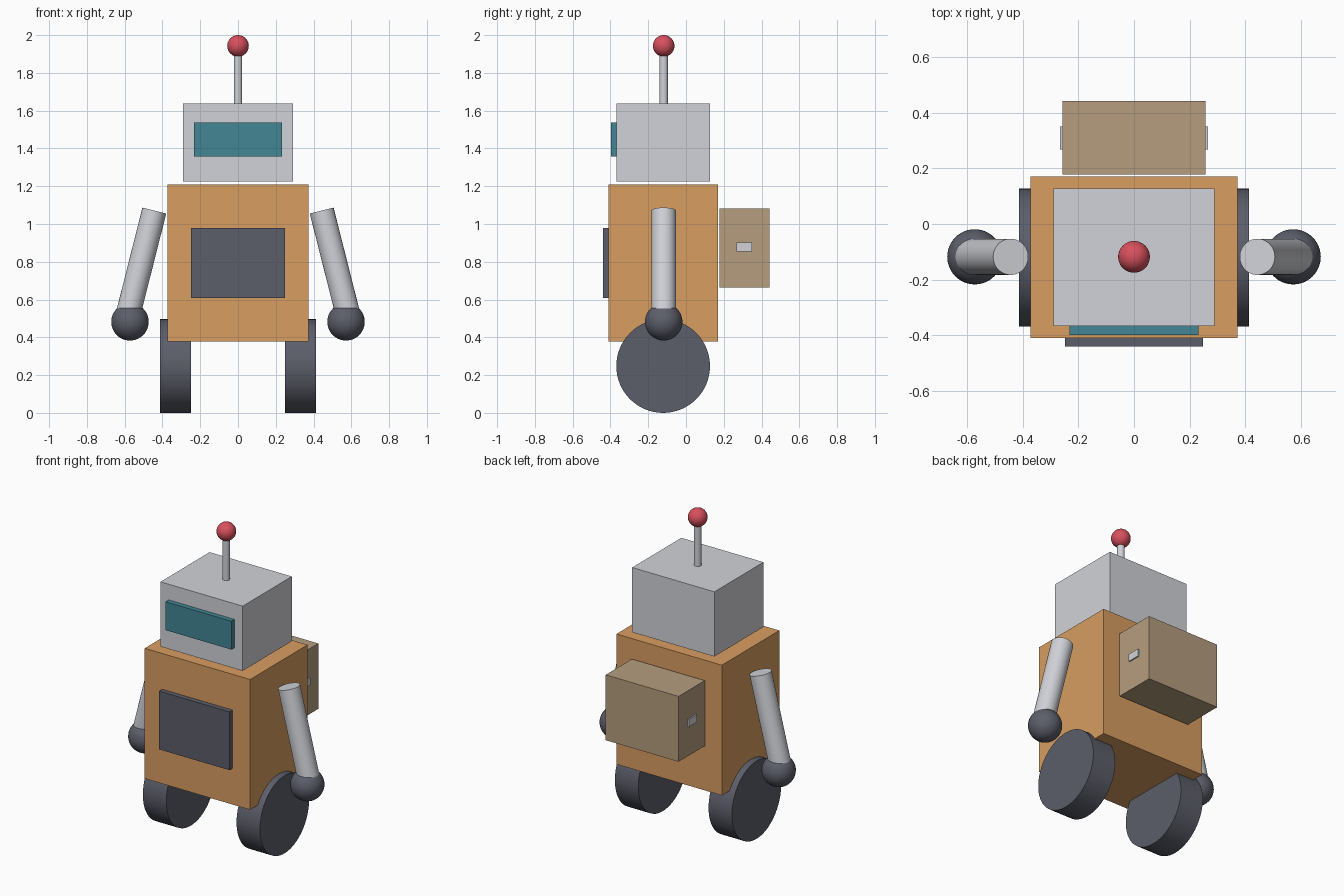
import bpy
from math import radians, sin, cos

if "Cube" in bpy.data.objects:
    bpy.data.objects.remove(bpy.data.objects["Cube"])

AXIS_Y = -0.118  # depth of the robot's centre line


def material(name, rgb):
    m = bpy.data.materials.new(name)
    m.diffuse_color = (*rgb, 1)
    m.use_nodes = True
    m.node_tree.nodes["Principled BSDF"].inputs["Base Color"].default_value = m.diffuse_color
    return m


orange = material("orange", (0.69, 0.34, 0.12))
light = material("light_grey", (0.64, 0.65, 0.69))
dark = material("dark_grey", (0.107, 0.112, 0.144))
teal = material("teal", (0.054, 0.24, 0.30))
red = material("red", (0.68, 0.08, 0.11))
tan = material("tan", (0.46, 0.34, 0.21))


def finish(name, mat, smooth=False):
    ob = bpy.context.object
    ob.name = name
    ob.data.materials.append(mat)
    if smooth:
        bpy.ops.object.shade_smooth_by_angle(angle=radians(35))
    return ob


def box(name, mat, xs, ys, zs):
    lo, hi = zip(xs, ys, zs)
    bpy.ops.mesh.primitive_cube_add(size=1, location=[(a + b) / 2 for a, b in zip(lo, hi)])
    bpy.context.object.scale = [b - a for a, b in zip(lo, hi)]
    bpy.ops.object.transform_apply(location=False, rotation=False, scale=True)
    return finish(name, mat)


def rod(name, mat, radius, length, loc, tilt=0, sides=48):
    bpy.ops.mesh.primitive_cylinder_add(vertices=sides, radius=radius, depth=length,
                                        location=loc, rotation=(0, tilt, 0))
    return finish(name, mat, True)


def ball(name, mat, radius, loc):
    bpy.ops.mesh.primitive_uv_sphere_add(segments=48, ring_count=24, radius=radius, location=loc)
    return finish(name, mat, True)


# Body and chest panel
box("body", orange, (-0.372, 0.372), (-0.409, 0.17), (0.377, 1.208))
box("chest_panel", dark, (-0.248, 0.248), (-0.44, -0.40), (0.608, 0.98))

# Head and visor
box("head", light, (-0.29, 0.29), (-0.367, 0.128), (1.225, 1.638))
box("visor", teal, (-0.232, 0.232), (-0.398, -0.36), (1.357, 1.538))

# Antenna
rod("antenna_stem", light, 0.022, 0.30, (0, AXIS_Y, 1.78), sides=32)
ball("antenna_tip", red, 0.057, (0, AXIS_Y, 1.943))

# Backpack
box("backpack", tan, (-0.257, 0.257), (0.178, 0.442), (0.665, 1.082))

# Paired parts: wheels, arms, hands and backpack clips
tilt, arm_len = radians(14.2), 0.58
for side, s in (("right", 1), ("left", -1)):
    rod("wheel_" + side, dark, 0.248, 0.165, (s * 0.3305, AXIS_Y - 0.003, 0.248),
        radians(90), sides=64)
    centre = (s * (0.443 + sin(tilt) * arm_len / 2), AXIS_Y, 1.071 - cos(tilt) * arm_len / 2)
    rod("arm_" + side, light, 0.065, arm_len, centre, -s * tilt)
    ball("hand_" + side, dark, 0.099, (s * 0.572, AXIS_Y, 0.482))
    box("backpack_clip_" + side, light, sorted((s * 0.24, s * 0.265)),
        (0.267, 0.35), (0.854, 0.902))
